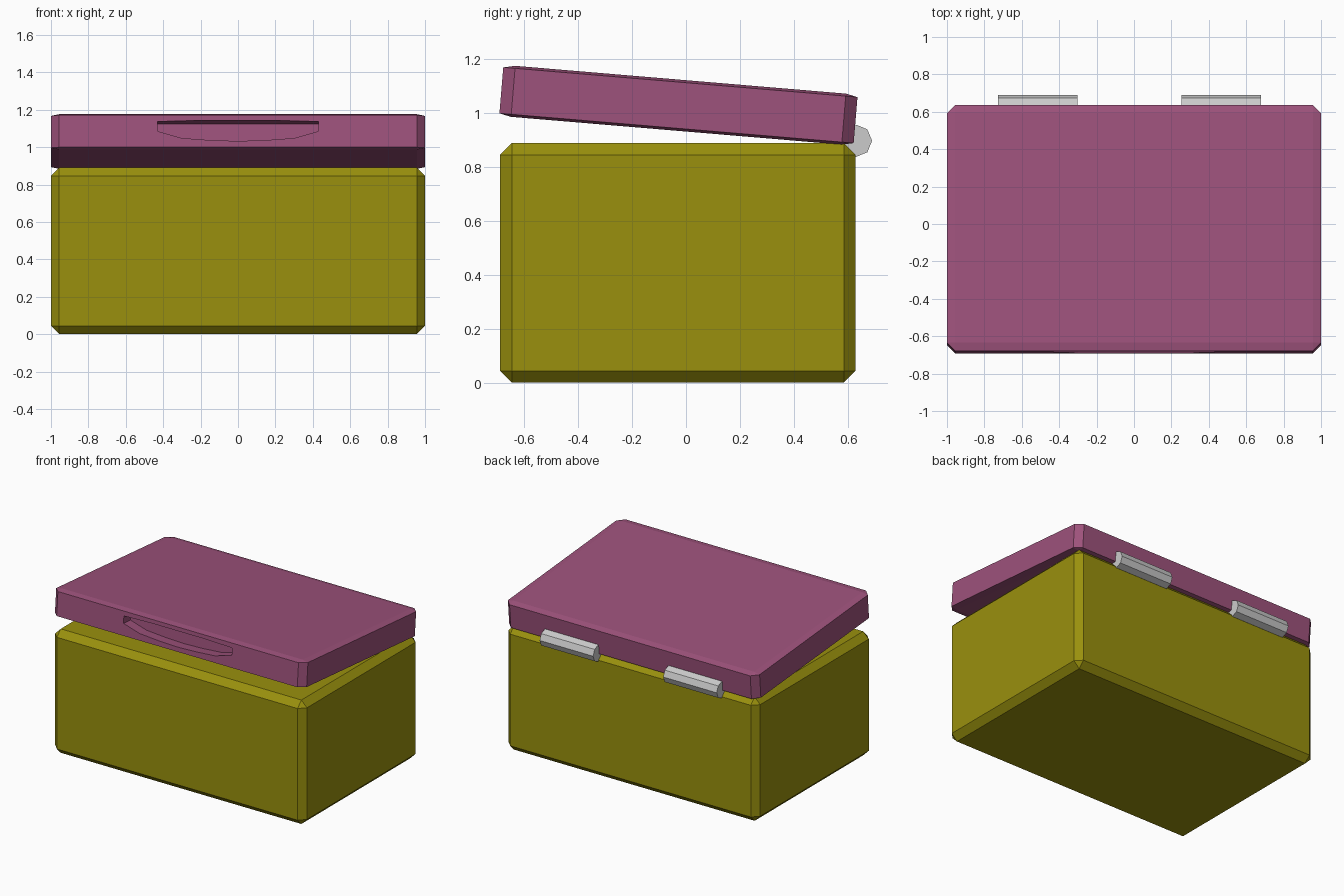
import bpy, bmesh
from math import radians
from mathutils import Matrix

if "Cube" in bpy.data.objects:
    bpy.data.objects.remove(bpy.data.objects["Cube"])


def material(name, color):
    m = bpy.data.materials.new(name)
    m.diffuse_color = (*color, 1)
    m.use_nodes = True
    m.node_tree.nodes["Principled BSDF"].inputs["Base Color"].default_value = m.diffuse_color
    return m


def add_object(name, bm, mat=None):
    bmesh.ops.recalc_face_normals(bm, faces=bm.faces)
    mesh = bpy.data.meshes.new(name)
    bm.to_mesh(mesh)
    bm.free()
    ob = bpy.data.objects.new(name, mesh)
    bpy.context.collection.objects.link(ob)
    if mat:
        mesh.materials.append(mat)
    return ob


def chamfered_box(name, size, mat, chamfer=0.044, squash=1.0):
    """Chamfered box; squash flattens the whole box, chamfers included."""
    bm = bmesh.new()
    bmesh.ops.create_cube(bm, size=1)
    bmesh.ops.scale(bm, vec=size, verts=bm.verts)
    bmesh.ops.bevel(bm, geom=bm.edges[:], offset=chamfer, segments=1,
                    affect='EDGES', profile=0.5)
    bmesh.ops.scale(bm, vec=(1, 1, squash), verts=bm.verts)
    return add_object(name, bm, mat)


yellow = material("body_yellow", (0.32, 0.28, 0.004))
pink = material("lid_pink", (0.34, 0.085, 0.20))

# Main box
body = chamfered_box("body", (2, 1.32, 0.89), yellow)
body.location = (0, -0.03, 0.445)

# Lid: the same box flattened, tilted open at the front
lid = chamfered_box("lid", (2, 1.32, 0.89), pink, squash=0.19 / 0.89)
lid_matrix = Matrix.Translation((0, -0.028, 1.03)) @ Matrix.Rotation(radians(-4.8), 4, 'X')

# Finger grip recess cut in the front of the lid
half = [(0.15, -0.048), (0.30, -0.037), (0.43, 0.0)]
lower = [(-x, z) for x, z in reversed(half)] + [(0, -0.053)] + half


def grip_ring(bm, y, top_end, top_mid):
    outline = lower + [(0.43, top_end), (0.2, top_mid), (-0.2, top_mid), (-0.43, top_end)]
    return [bm.verts.new((x, y, z)) for x, z in outline]


bm = bmesh.new()
rings = [grip_ring(bm, -0.70, 0.052, 0.058),
         grip_ring(bm, -0.655, 0.052, 0.058),
         grip_ring(bm, -0.58, 0.044, 0.044)]
n = len(rings[0])
for a, b in zip(rings, rings[1:]):
    for i in range(n):
        j = (i + 1) % n
        bm.faces.new((a[i], a[j], b[j], b[i]))
bm.faces.new(rings[0])
bm.faces.new(rings[-1])
cutter = add_object("grip_cutter", bm)
cutter.hide_render = True
cutter.hide_set(True)

for ob in (lid, cutter):
    ob.matrix_world = lid_matrix
cut = lid.modifiers.new("grip_recess", 'BOOLEAN')
cut.operation = 'DIFFERENCE'
cut.solver = 'EXACT'
cut.object = cutter

# Two eight-sided hinge barrels at the back
for side, x in (("left", -0.515), ("right", 0.467)):
    bm = bmesh.new()
    bmesh.ops.create_cone(bm, cap_ends=True, segments=8, radius1=0.06,
                          radius2=0.06, depth=0.425,
                          matrix=Matrix.Rotation(radians(90), 4, 'Y'))
    hinge = add_object("hinge_" + side, bm)
    hinge.location = (x, 0.631, 0.898)
